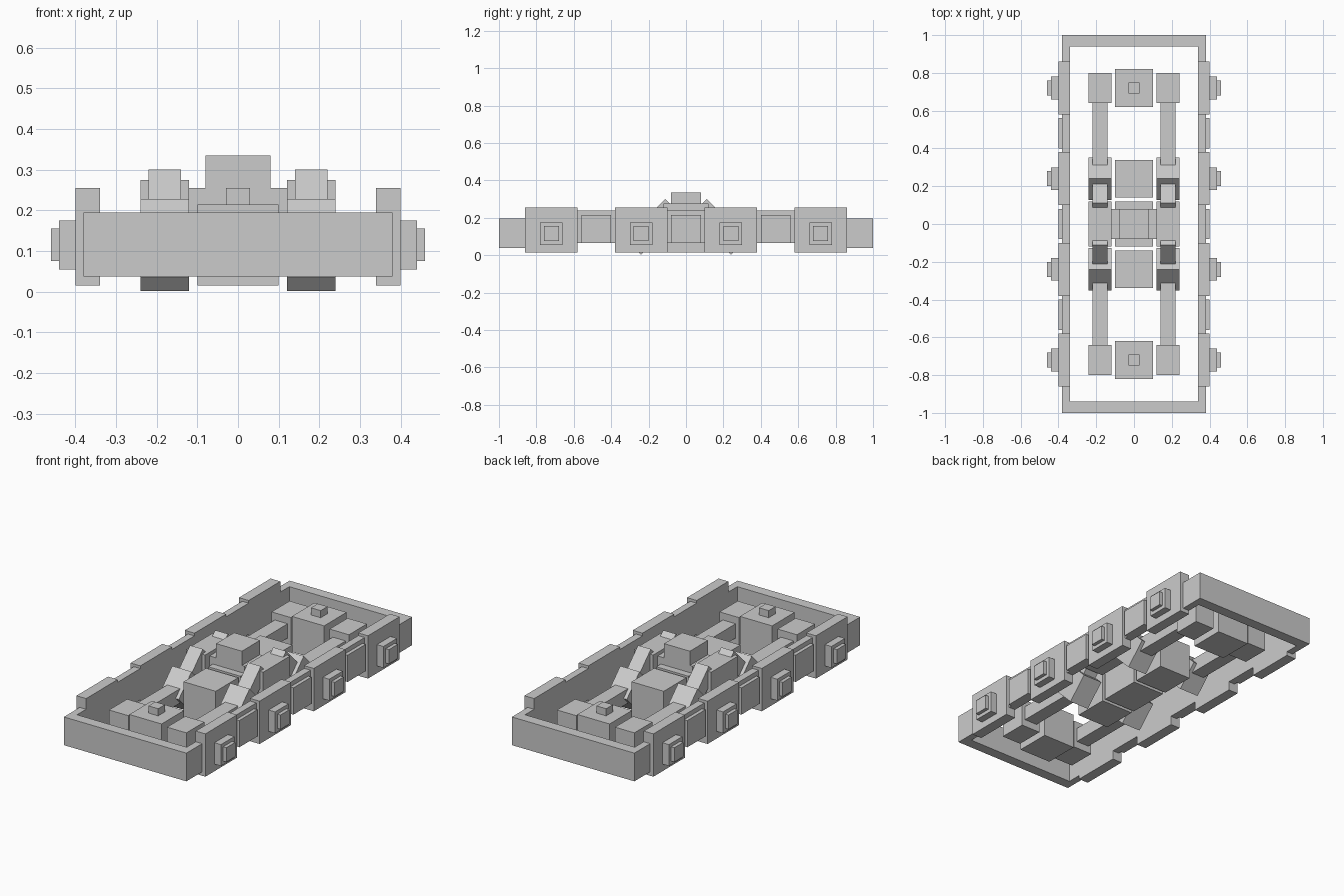
import bpy, math
from mathutils import Matrix

if "Cube" in bpy.data.objects:
    bpy.data.objects.remove(bpy.data.objects["Cube"])


def box(name, x, y, z, tilt=0.0):
    """Box from (min, max) ranges, optionally tilted about its own x axis."""
    size = [b - a for a, b in (x, y, z)]
    mid = [(a + b) / 2 for a, b in (x, y, z)]
    bpy.ops.mesh.primitive_cube_add(size=1)
    ob = bpy.context.object
    ob.name = name
    ob.data.transform(Matrix.Translation(mid) @ Matrix.Rotation(tilt, 4, 'X')
                      @ Matrix.Diagonal((*size, 1)))
    return ob


def around(c, h):
    return (c - h, c + h)


def span(s, a, b):
    """Range a..b mirrored to side s."""
    return tuple(sorted((s * a, s * b)))


AXLE = 0.115  # axle height

# End beams with short side returns
for sy, end in ((-1, "front"), (1, "back")):
    box(f"{end}_end_beam", (-0.38, 0.38), span(sy, 0.94, 1.0), (0.037, 0.195))
    for sx in (-1, 1):
        box(f"{end}_beam_return", span(sx, 0.34, 0.38), span(sy, 0.86, 0.94), (0.037, 0.195))

# Side frames: axle boxes with stepped covers, spring boxes between them
for sx in (-1, 1):
    for y in (-0.72, -0.24, 0.24, 0.72):
        box("axle_box", span(sx, 0.34, 0.40), around(y, 0.14), around(0.135, 0.12))
        box("axle_cover", span(sx, 0.40, 0.44), around(y, 0.06), around(AXLE, 0.06))
        box("axle_cap", span(sx, 0.44, 0.46), around(y, 0.04), around(AXLE, 0.04))
    for y in (-0.48, 0.0, 0.48):
        box("spring_box", span(sx, 0.34, 0.38), around(y, 0.10), (0.065, 0.24))
        box("spring_cover", span(sx, 0.38, 0.40), around(y, 0.08), (0.065, 0.215))

# Central row of motor housings
for y in (-0.72, -0.24, 0.24, 0.72):
    box("motor_housing", (-0.10, 0.10), around(y, 0.10), around(AXLE, 0.10))
for y in (-0.72, 0.72):
    box("motor_knob", (-0.03, 0.03), around(y, 0.03), (0.195, 0.255))
box("centre_housing", (-0.10, 0.10), (-0.12, 0.12), around(AXLE, 0.10))
box("cross_bar", (-0.12, 0.12), (-0.08, 0.08), (0.175, 0.255))
box("centre_pivot", (-0.08, 0.08), (-0.08, 0.08), (0.20, 0.335))

# Linkages: outer block, connecting rod, tilted hub and strut up to the bracket
for sx in (-1, 1):
    wide, slim = span(sx, 0.12, 0.24), span(sx, 0.14, 0.22)
    box("centre_bracket", wide, (-0.12, 0.12), (0.155, 0.275))
    for sy in (-1, 1):
        box("outer_block", wide, around(sy * 0.72, 0.08), around(AXLE, 0.08))
        box("connecting_rod", slim, span(sy, 0.24, 0.66), around(AXLE, 0.04))
        box("tilted_hub", wide, around(sy * 0.24, 0.08), around(AXLE, 0.08), math.pi / 4)
        d = 0.111 * math.sqrt(0.5)
        box("strut", slim, around(sy * (0.24 - d), 0.111), around(AXLE + d, 0.04),
            -sy * math.pi / 4)
